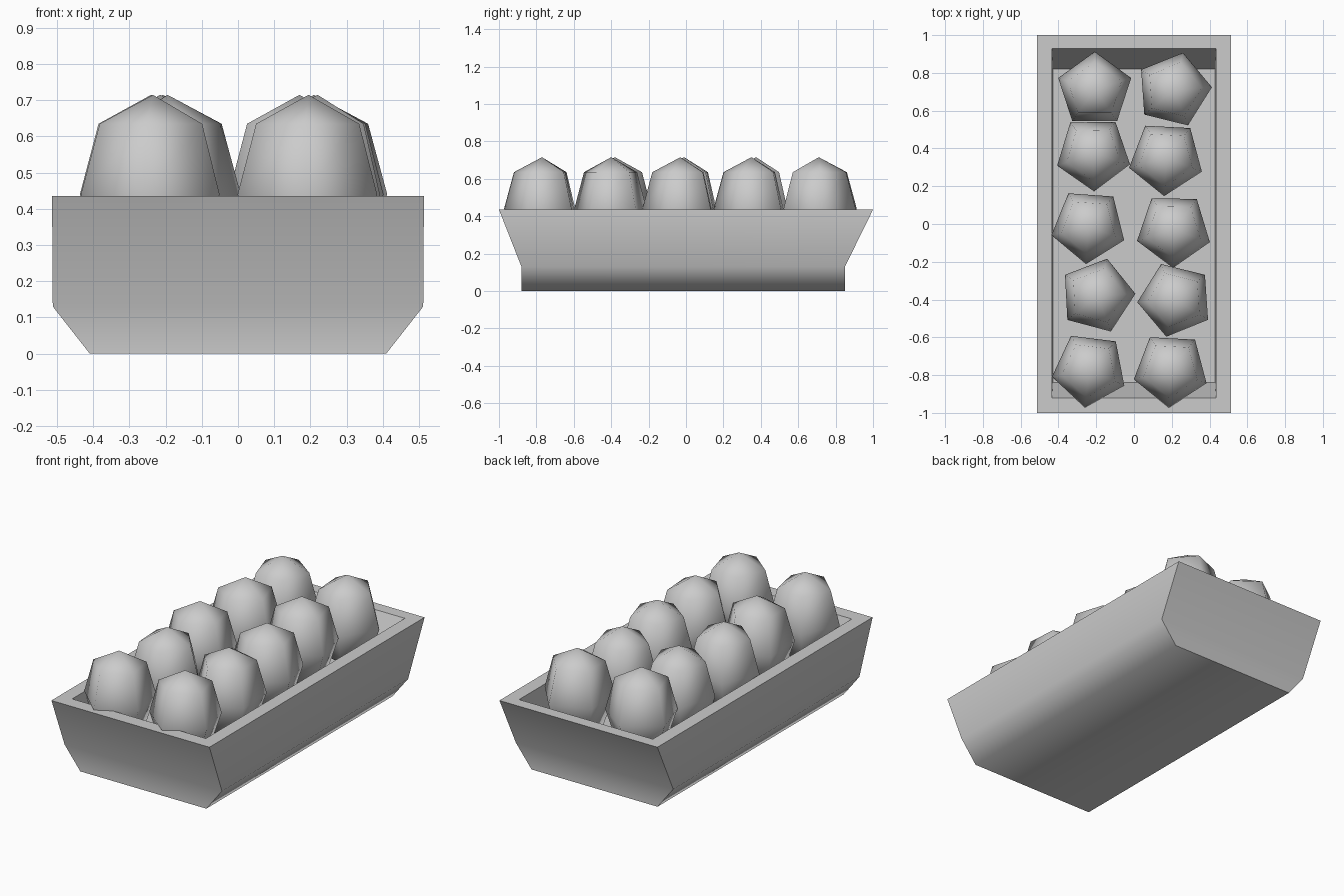
import bpy, bmesh
from math import cos, sin, tau, radians

if "Cube" in bpy.data.objects:
    bpy.data.objects.remove(bpy.data.objects["Cube"])


def loft(name, rings, smooth_angle, bottom=None, top=None):
    """Skin stacked rings of points; close each end with a tip or a cap."""
    bm = bmesh.new()
    loops = [[bm.verts.new(p) for p in ring] for ring in rings]
    n = len(loops[0])
    for a, b in zip(loops, loops[1:]):
        for i in range(n):
            j = (i + 1) % n
            bm.faces.new((a[i], a[j], b[j], b[i]))
    for loop, tip in ((loops[0], bottom), (loops[-1], top)):
        if tip is None:
            bm.faces.new(loop)
        else:
            v = bm.verts.new(tip)
            for i in range(n):
                bm.faces.new((loop[i], loop[(i + 1) % n], v))
    bmesh.ops.recalc_face_normals(bm, faces=bm.faces)
    me = bpy.data.meshes.new(name)
    bm.to_mesh(me)
    bm.free()
    ob = bpy.data.objects.new(name, me)
    bpy.context.collection.objects.link(ob)
    bpy.ops.object.select_all(action='DESELECT')
    ob.select_set(True)
    bpy.context.view_layer.objects.active = ob
    bpy.ops.object.shade_smooth_by_angle(angle=radians(smooth_angle))
    return ob


def rect(x, y0, y1, z):
    return [(-x, y0, z), (x, y0, z), (x, y1, z), (-x, y1, z)]


# Tray: outside from base to rim, then down the inside to the floor
loft("tray", [
    rect(0.41, -0.88, 0.85, 0.0),
    rect(0.512, -0.88, 0.85, 0.13),
    rect(0.514, -1.0, 1.0, 0.435),
    rect(0.435, -0.92, 0.93, 0.435),
    rect(0.43, -0.84, 0.82, 0.20),
], 55)

# Eggs: centre x, centre y, direction of one corner in degrees
EGGS = [
    (-0.208, 0.71, 90), (-0.215, 0.375, -89), (-0.24, -0.01, -94),
    (-0.195, -0.38, 3), (-0.235, -0.77, -97),
    (0.21, 0.71, 4), (0.17, 0.35, -93), (0.21, -0.03, -91),
    (0.22, -0.40, -104), (0.195, -0.77, -93),
]
# Egg profile: radius and height of each five-sided ring
PROFILE = [(0.14, 0.26), (0.203, 0.44), (0.15, 0.635)]

for k, (cx, cy, turn) in enumerate(EGGS, 1):
    rings = [[(cx + r * cos(radians(turn) + i * tau / 5),
               cy + r * sin(radians(turn) + i * tau / 5), z)
              for i in range(5)] for r, z in PROFILE]
    loft(f"egg_{k}", rings, 75, bottom=(cx, cy, 0.20), top=(cx, cy, 0.715))
